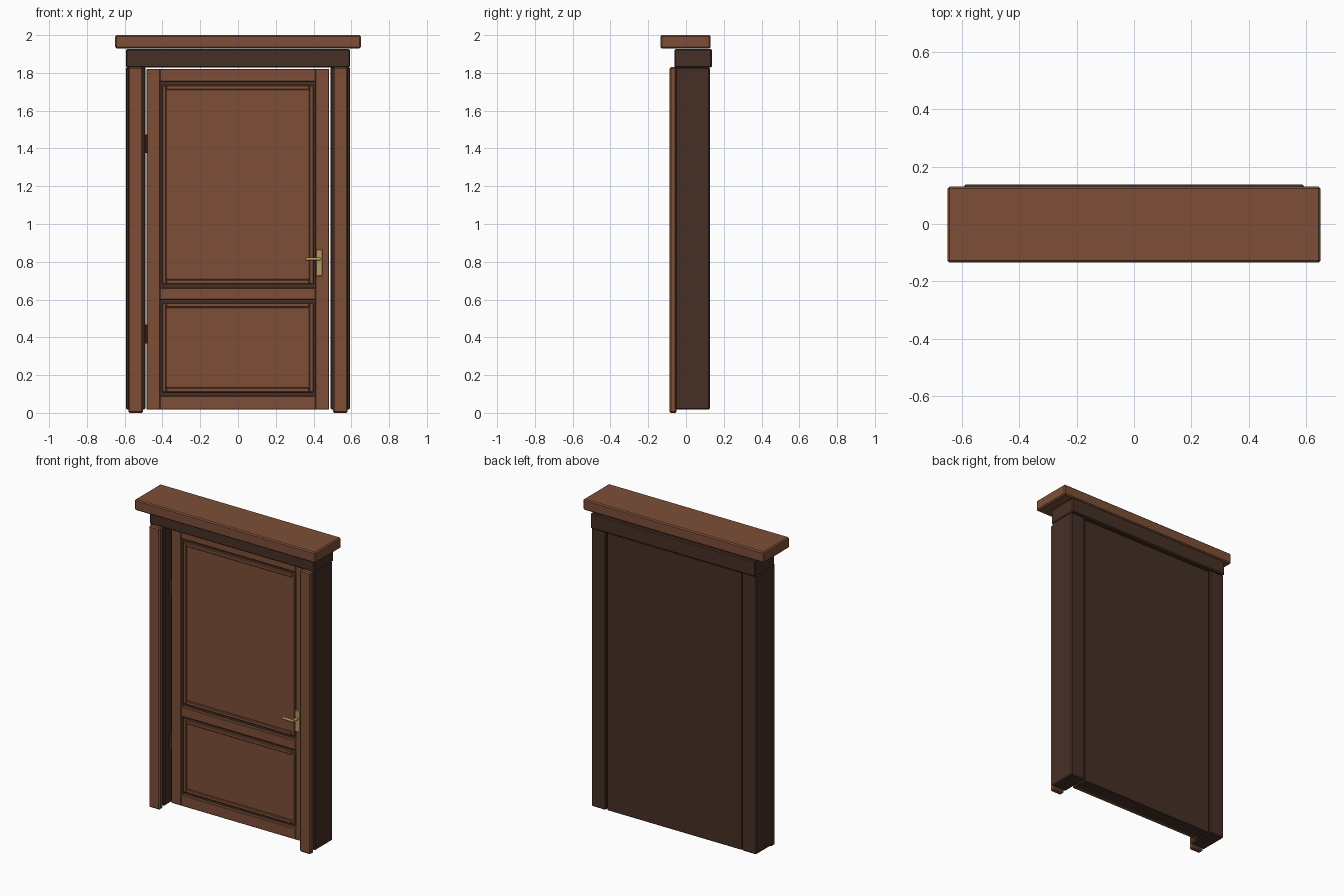
import bpy, bmesh, math
from mathutils import Matrix, Vector

if "Cube" in bpy.data.objects:
    bpy.data.objects.remove(bpy.data.objects["Cube"])


def material(name, rgb):
    m = bpy.data.materials.new(name)
    m.diffuse_color = (*rgb, 1)
    m.use_nodes = True
    m.node_tree.nodes["Principled BSDF"].inputs["Base Color"].default_value = m.diffuse_color
    return m


WOOD = material("warm_wood", (0.205, 0.078, 0.038))
DARK = material("dark_wood", (0.062, 0.028, 0.019))
BRASS = material("brass", (0.46, 0.31, 0.11))
HINGE = material("hinge_metal", (0.075, 0.026, 0.013))


def add_object(name, bm, mat):
    mesh = bpy.data.meshes.new(name)
    bm.to_mesh(mesh)
    bm.free()
    mesh.materials.append(mat)
    ob = bpy.data.objects.new(name, mesh)
    bpy.context.collection.objects.link(ob)
    return ob


def box(name, x, y, z, mat, bevel=0.005):
    """Chamfered box from (min, max) pairs."""
    bm = bmesh.new()
    size = [b - a for a, b in (x, y, z)]
    mid = Vector([(a + b) / 2 for a, b in (x, y, z)])
    bmesh.ops.create_cube(bm, size=1, matrix=Matrix.Translation(mid) @ Matrix.Diagonal((*size, 1)))
    if bevel:
        bmesh.ops.bevel(bm, geom=bm.edges[:], offset=bevel, segments=1,
                        affect='EDGES', profile=0.5)
    return add_object(name, bm, mat)


def rod(name, p, q, r, mat, sides=12):
    """Cylinder between two points."""
    p, q = Vector(p), Vector(q)
    bm = bmesh.new()
    rot = (q - p).to_track_quat('Z', 'Y').to_matrix().to_4x4()
    bmesh.ops.create_cone(bm, cap_ends=True, segments=sides, radius1=r, radius2=r,
                          depth=(q - p).length, matrix=Matrix.Translation((p + q) / 2) @ rot)
    for f in bm.faces:
        f.smooth = len(f.verts) == 4
    for e in bm.edges:
        if any(len(f.verts) > 4 for f in e.link_faces):
            e.smooth = False
    return add_object(name, bm, mat)


# Cornice and frieze above the door
box("cornice", (-0.65, 0.65), (-0.135, 0.13), (1.93, 2.0), WOOD, 0.007)
box("frieze", (-0.593, 0.593), (-0.062, 0.137), (1.828, 1.926), DARK, 0.006)

# Jambs with a lighter facing strip
for side, s in (("left", -1), ("right", 1)):
    box(side + "_jamb", sorted((s * 0.49, s * 0.593)), (-0.056, 0.126), (0.018, 1.83), DARK, 0.006)
    box(side + "_jamb_facing", sorted((s * 0.503, s * 0.581)), (-0.087, -0.05), (0.0, 1.83), WOOD, 0.007)

# Door core, visible as the plain back and the grooves around the panels
box("door_core", (-0.484, 0.482), (0.025, 0.119), (0.018, 1.82), DARK, 0.002)

# Stiles and rails on the front
FRONT = (0.005, 0.035)
box("left_stile", (-0.484, -0.413), FRONT, (0.018, 1.82), WOOD, 0.003)
box("right_stile", (0.411, 0.482), FRONT, (0.018, 1.82), WOOD, 0.003)
for name, z in (("bottom_rail", (0.018, 0.09)), ("lock_rail", (0.6, 0.662)), ("top_rail", (1.755, 1.82))):
    box(name, (-0.413, 0.411), FRONT, z, WOOD, 0.003)

# Panels framed by thin moulding strips
for name, z0, z1 in (("upper", 0.682, 1.735), ("lower", 0.108, 0.582)):
    box(name + "_panel", (-0.38, 0.378), (0.016, 0.035), (z0 + 0.024, z1 - 0.024), WOOD, 0.002)
    for i, x in enumerate(((-0.402, -0.38), (0.378, 0.4))):
        box(f"{name}_side_moulding_{i + 1}", x, (0.01, 0.035), (z0, z1), WOOD, 0.004)
    for i, z in enumerate(((z0, z0 + 0.024), (z1 - 0.024, z1))):
        box(f"{name}_cross_moulding_{i + 1}", (-0.38, 0.378), (0.01, 0.035), z, WOOD, 0.004)

# Hinges in the gap on the left
for i, z in enumerate((0.417, 1.425)):
    rod(f"hinge_{i + 1}", (-0.488, 0.0, z - 0.05), (-0.488, 0.0, z + 0.05), 0.008, HINGE)

# Handle: backplate, spindle and lever
box("handle_plate", (0.412, 0.447), (-0.005, 0.008), (0.725, 0.865), BRASS, 0.003)
rod("handle_spindle", (0.43, 0.0, 0.815), (0.43, -0.052, 0.815), 0.009, BRASS)
rod("handle_lever", (0.437, -0.048, 0.815), (0.357, -0.048, 0.815), 0.008, BRASS)
